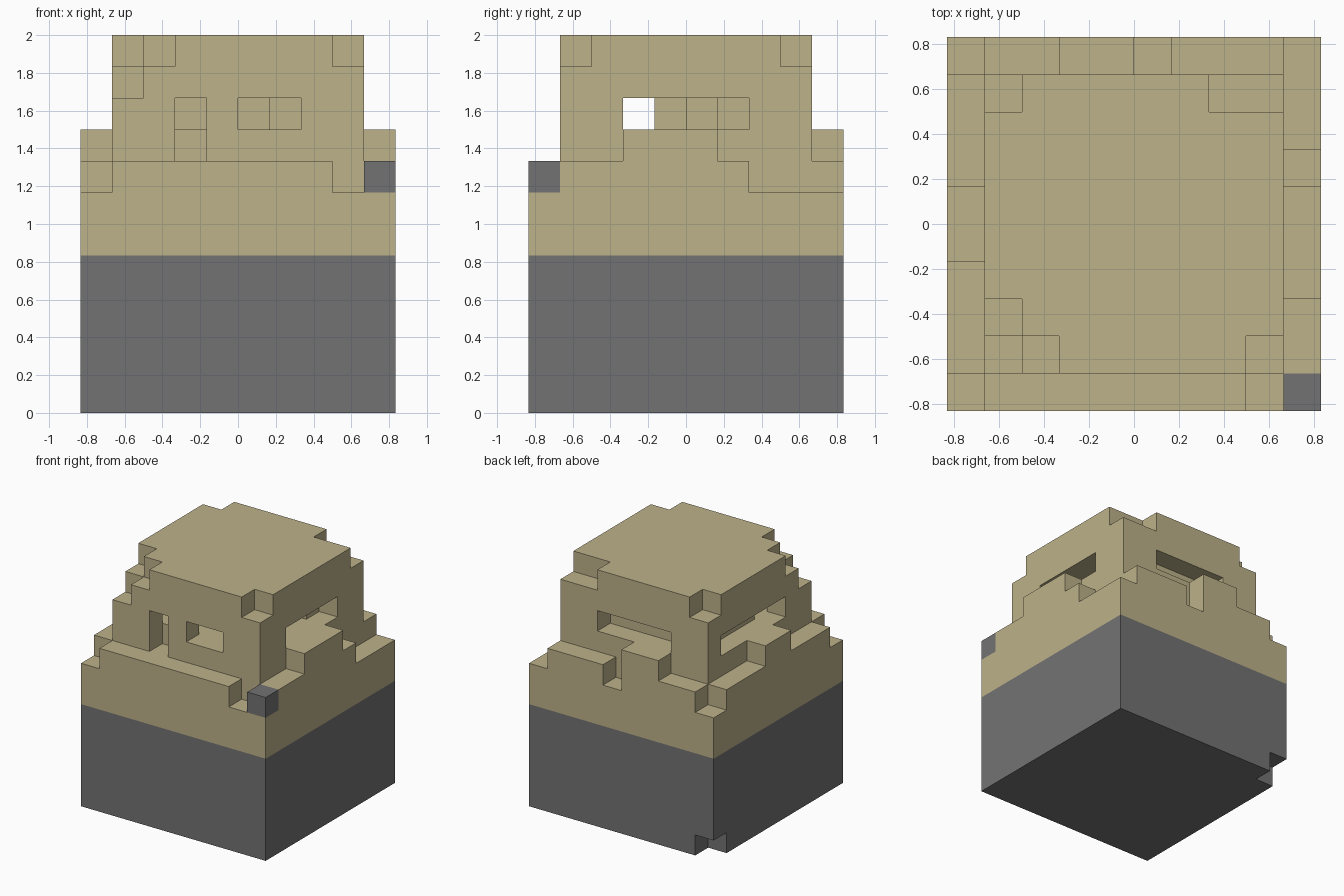
import bpy
import bmesh
from mathutils import Vector

cube = bpy.data.objects.get("Cube")
if cube:
    bpy.data.objects.remove(cube)

UNIT = 1 / 6          # edge length of one block
HALF = 5              # half the footprint, in blocks


def material(name, rgb):
    mat = bpy.data.materials.new(name)
    mat.use_nodes = True
    mat.diffuse_color = (*rgb, 1)
    bsdf = mat.node_tree.nodes["Principled BSDF"]
    bsdf.inputs["Base Color"].default_value = (*rgb, 1)
    bsdf.inputs["Roughness"].default_value = 0.9
    return mat


tan = material("sand_tan", (0.51, 0.445, 0.255))
grey = material("stone_grey", (0.171, 0.171, 0.171))


def box(xs, ys, zs):
    """All block cells in the half-open ranges."""
    return {(x, y, z) for x in range(*xs) for y in range(*ys) for z in range(*zs)}


# Stone base with one chipped corner at the bottom
base = box((0, 10), (0, 10), (0, 5)) - {(0, 9, 0)}

# Sandy cap: wide lower band and narrower head
band = box((0, 10), (0, 10), (5, 7))
head = box((1, 9), (1, 9), (7, 12))

# Uneven ledge around the head: footprint ranges and top height
ledge = set()
for xs, ys, top in [
    ((1, 8), (0, 1), 8),                                             # front
    ((0, 1), (1, 9), 8), ((0, 1), (4, 6), 9),                        # -x side
    ((9, 10), (1, 7), 8), ((9, 10), (3, 6), 9),                      # +x side
    ((1, 5), (9, 10), 8), ((3, 5), (9, 10), 9), ((6, 9), (9, 10), 8),  # back
]:
    ledge |= box(xs, ys, (7, top))

# Worn top corners
head -= box((1, 3), (1, 2), (11, 12)) | box((1, 2), (1, 3), (11, 12))
head -= {(1, 1, 10), (8, 1, 11), (1, 8, 11)}
head -= box((7, 9), (8, 9), (11, 12))

# Window openings in the four walls
SLIT = (9, 10)
head -= box((3, 4), (1, 2), (8, 10)) | box((5, 7), (1, 2), SLIT)
head -= box((8, 9), (3, 7), SLIT) | box((1, 2), (3, 8), SLIT)
head -= box((3, 7), (8, 9), SLIT)

# Hollow behind the windows, stepping back diagonally
head -= box((2, 8), (2, 4), SLIT)
for step in range(3):
    head -= box((6 + step, 8), (4 + step, 5 + step), SLIT)

# Single loose stone on the front corner
stone = {(9, 0, 7)}

everything = base | band | head | ledge | stone
AXES = [Vector((1, 0, 0)), Vector((0, 1, 0)), Vector((0, 0, 1))]


def build(name, cells, mat):
    """Mesh the outer faces of the cells and merge flat areas."""
    bm = bmesh.new()
    for cell in cells:
        centre = Vector(cell) + Vector((0.5, 0.5, 0.5)) - Vector((HALF, HALF, 0))
        for i in range(3):
            for sign in (-1, 1):
                near = list(cell)
                near[i] += sign
                if tuple(near) in everything:
                    continue
                n = AXES[i] * sign
                u = AXES[(i + 1) % 3]
                v = n.cross(u)
                corners = [-u - v, u - v, u + v, v - u]
                bm.faces.new([bm.verts.new((centre + (n + c) / 2) * UNIT)
                              for c in corners])
    bmesh.ops.remove_doubles(bm, verts=bm.verts, dist=UNIT / 100)
    bmesh.ops.dissolve_limit(bm, angle_limit=0.01, verts=bm.verts, edges=bm.edges)
    mesh = bpy.data.meshes.new(name)
    bm.to_mesh(mesh)
    bm.free()
    mesh.materials.append(mat)
    obj = bpy.data.objects.new(name, mesh)
    bpy.context.collection.objects.link(obj)
    return obj


build("stone_base", base, grey)
build("sand_cap", band | head | ledge, tan)
build("corner_stone", stone, grey)
